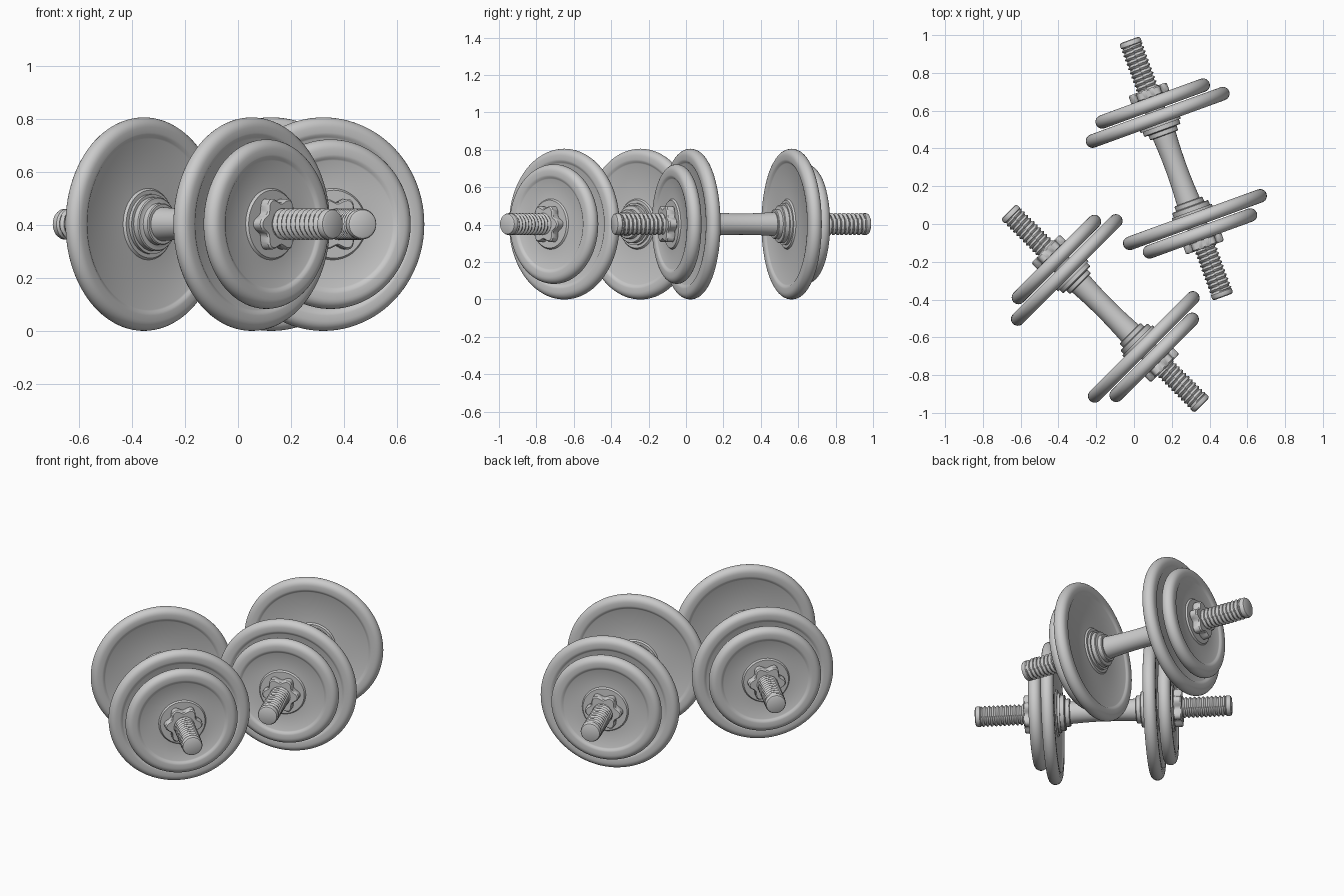
import bpy, bmesh
from math import sin, cos, pi, radians

if "Cube" in bpy.data.objects:
    bpy.data.objects.remove(bpy.data.objects["Cube"])

AXIS_Z = 0.403
# x, y, heading of each dumbbell axis
PLACES = [(0.224, 0.294, radians(-70)), (-0.152, -0.447, radians(-45))]


def grid_object(name, rows, place, closed=False, caps=True):
    """Skin rings of points running along local x and place the part."""
    bm = bmesh.new()
    rings = [[bm.verts.new(p) for p in row] for row in rows]
    n = len(rings[0])
    pairs = list(zip(rings, rings[1:]))
    if closed:
        pairs.append((rings[-1], rings[0]))
    elif caps:
        bm.faces.new(rings[0])
        bm.faces.new(rings[-1])
    for a, b in pairs:
        for i in range(n):
            j = (i + 1) % n
            bm.faces.new((a[i], a[j], b[j], b[i]))
    bmesh.ops.recalc_face_normals(bm, faces=bm.faces)
    mesh = bpy.data.meshes.new(name)
    bm.to_mesh(mesh)
    bm.free()
    mesh.polygons.foreach_set("use_smooth", [True] * len(mesh.polygons))
    mesh.set_sharp_from_angle(angle=radians(35))
    obj = bpy.data.objects.new(name, mesh)
    bpy.context.collection.objects.link(obj)
    obj.location = (place[0], place[1], AXIS_Z)
    obj.rotation_euler = (0, 0, place[2])
    return obj


def ring(t, radius, n):
    """Ring of n points at t; radius may be a function of the angle."""
    pts = []
    for i in range(n):
        a = 2 * pi * i / n
        r = radius(a) if callable(radius) else radius
        pts.append((t, r * cos(a), r * sin(a)))
    return pts


def lathe(name, profile, place, n=48, closed=False):
    return grid_object(name, [ring(t, r, n) for t, r in profile], place, closed)


def plate(name, R, centre, place):
    """Weight disc with rounded rim, recessed faces and a raised hub."""
    e = 0.036
    face = [(0.034, 0.05), (0.034, 0.128), (0.025, 0.135), (0.025, R - 0.080),
            (0.028, R - 0.074), (0.034, R - 0.067), (0.036, R - 0.058)]
    rim = [(e * cos(pi * k / 12), R - e + e * sin(pi * k / 12)) for k in range(13)]
    half = face + rim + [(-h, r) for h, r in reversed(face)]
    return lathe(name, [(centre + h, r) for h, r in half], place, 96, True)


def threaded_end(name, side, place):
    """Bar end with a helical thread and a chamfered tip."""
    pitch, start, stop, per = 0.024, 0.40, 0.688, 6
    count = round((stop - start) / pitch * per)
    rows = []
    for k in range(count + 1):
        t = start + k * pitch / per
        rows.append(ring(side * t, lambda a, t=t: 0.055 + 0.005 * cos(
            2 * pi * (t - start) / pitch - side * a), 32))
    for t, r in [(0.692, 0.054), (0.696, 0.058), (0.712, 0.058),
                 (0.720, 0.054), (0.724, 0.046)]:
        rows.append(ring(side * t, r, 32))
    return grid_object(name, rows, place)


def star_nut(name, side, place):
    """Six-lobed locking nut with bevelled edges."""
    rows = []
    for t, s in [(0.398, 0.94), (0.404, 1), (0.440, 1), (0.447, 0.93)]:
        rows.append(ring(side * t, lambda a, s=s: s * (0.094 + 0.013 * cos(6 * a)), 72))
    return grid_object(name, rows, place)


for number, place in enumerate(PLACES, 1):
    tag = f"_{number}"

    # Grip, slightly waisted in the middle
    steps = [-0.41 + 0.82 * k / 20 for k in range(21)]
    lathe("grip" + tag, [(t, 0.057 + 0.008 * min(1, (t / 0.2) ** 2)) if abs(t) < 0.26
                         else (t, 0.055) for t in steps], place)

    for side, label in ((-1, "_back"), (1, "_front")):
        end = label + tag

        # Stepped collar against the inner plate
        collar = [(0.186, 0.060), (0.186, 0.075), (0.190, 0.079), (0.212, 0.079),
                  (0.214, 0.082), (0.214, 0.098), (0.218, 0.102), (0.240, 0.102),
                  (0.240, 0.113), (0.258, 0.113)]
        lathe("collar" + end, [(side * t, r) for t, r in collar], place)

        # Weight plates
        plate("large_plate" + end, 0.403, side * 0.288, place)
        plate("small_plate" + end, 0.32, side * 0.366, place)

        # Locking nut and threaded bar end
        star_nut("star_nut" + end, side, place)
        threaded_end("threaded_end" + end, side, place)
